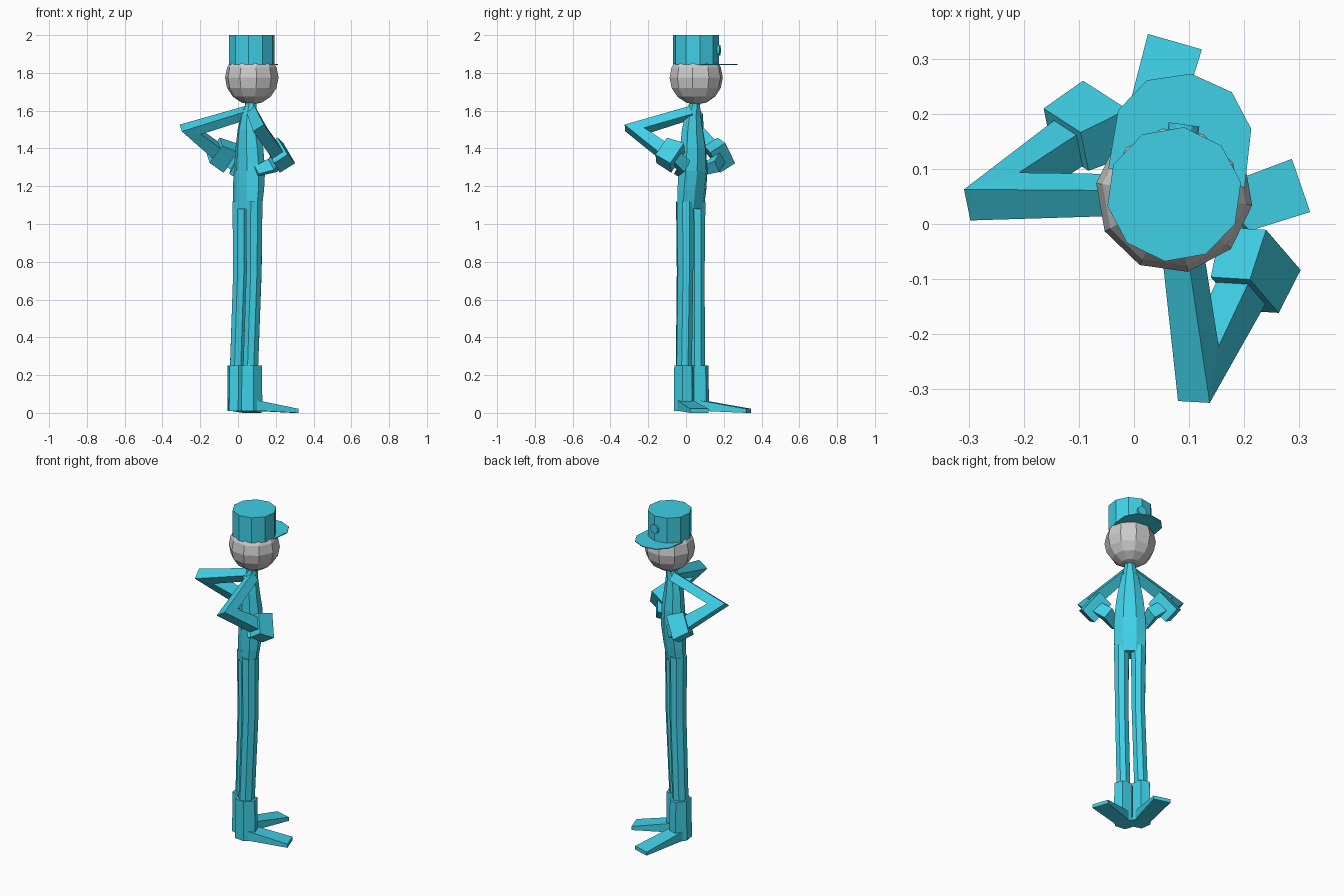
import bpy, bmesh
from math import radians, cos, sin, pi
from mathutils import Vector, Matrix

if "Cube" in bpy.data.objects:
    bpy.data.objects.remove(bpy.data.objects["Cube"])

teal = bpy.data.materials.new("teal")
teal.diffuse_color = (0.05, 0.63, 0.79, 1)
teal.use_nodes = True
teal.node_tree.nodes["Principled BSDF"].inputs["Base Color"].default_value = teal.diffuse_color

# Body frame: figure faces local +Y, turned to its diagonal heading
BODY = Matrix.Translation((0.05, 0.025, 0)) @ Matrix.Rotation(radians(-41), 4, 'Z')
# Head frame: turned further to one side
HEAD = Matrix.Translation((0.073, 0.054, 0)) @ Matrix.Rotation(radians(-8), 4, 'Z')


def finish(name, bm, frame, mat=teal):
    bmesh.ops.transform(bm, matrix=frame, verts=bm.verts)
    bmesh.ops.recalc_face_normals(bm, faces=bm.faces)
    me = bpy.data.meshes.new(name)
    bm.to_mesh(me)
    bm.free()
    ob = bpy.data.objects.new(name, me)
    bpy.context.collection.objects.link(ob)
    if mat:
        me.materials.append(mat)
    return ob


def loft(name, rings, frame=BODY):
    """Skin a list of equal-sized rings and cap both ends."""
    bm = bmesh.new()
    vs = [[bm.verts.new(p) for p in r] for r in rings]
    n = len(vs[0])
    for a, b in zip(vs, vs[1:]):
        for i in range(n):
            j = (i + 1) % n
            bm.faces.new((a[i], a[j], b[j], b[i]))
    bm.faces.new(vs[0])
    bm.faces.new(vs[-1])
    return finish(name, bm, frame)


def oval(x, y, z, rx, ry, n=8, turn=0.5):
    return [Vector((x + rx * cos(2 * pi * (i + turn) / n),
                    y + ry * sin(2 * pi * (i + turn) / n), z)) for i in range(n)]


def strut(name, pts, sizes, normal):
    """Four-sided tube along pts; sizes are half (along normal, in plane)."""
    rings = []
    for i, p in enumerate(pts):
        d1 = (pts[i] - pts[i - 1]).normalized() if i else (pts[1] - pts[0]).normalized()
        d2 = (pts[i + 1] - pts[i]).normalized() if i < len(pts) - 1 else d1
        t = (d1 + d2).normalized()
        side = normal.cross(t).normalized() * min(1.6, 1 / max(t.dot(d1), 0.1))
        a, b = sizes[i]
        rings.append([p + normal * a * s + side * b * q
                      for s, q in ((1, 1), (1, -1), (-1, -1), (-1, 1))])
    return loft(name, rings)


def bend_normal(pts):
    return (pts[1] - pts[0]).cross(pts[2] - pts[1]).normalized()


# Torso and neck
torso = [(1.08, 0, .090, .052), (1.18, .008, .097, .060), (1.28, .016, .095, .066),
         (1.40, .016, .083, .064), (1.50, .012, .066, .054), (1.58, .015, .047, .042),
         (1.62, .025, .033, .033), (1.66, .030, .030, .030)]
loft("torso", [oval(0, y, z, rx, ry) for z, y, rx, ry in torso])

for s, word in ((-1, "left"), (1, "right")):
    # Arm, hand on hip
    v = lambda x, y, z: Vector((s * x, y, z))
    arm = [v(.02, .02, 1.59), v(.245, -.18, 1.50), v(.205, -.01, 1.385)]
    n = bend_normal(arm)
    strut(word + "_arm", arm, [(.026, .026), (.034, .033), (.034, .036)], n)
    strut(word + "_cuff", [v(.215, -.017, 1.39), v(.182, .066, 1.35)],
          [(.042, .060), (.048, .072)], n)
    hand = [v(.19, .045, 1.36), v(.125, .06, 1.31), v(.08, -.02, 1.28)]
    strut(word + "_hand", hand, [(.035, .018), (.036, .018), (.026, .012)],
          bend_normal(hand))

# Legs, boots and splayed feet: boot centre, heading and toe distance
inv = BODY.inverted()
for s, word, bx, by, ang, reach in ((-1, "left", -.004, .058, 74, .284),
                                    (1, "right", .065, -.012, 19, .252)):
    ankle = inv @ Vector((bx, by, 0))
    loft(word + "_leg", [oval(ankle.x, ankle.y, .2, .041, .046),
                         oval(s * .046, 0, .75, .040, .048),
                         oval(s * .047, 0, 1.12, .045, .051)])
    F = Matrix.Translation((bx, by, 0)) @ Matrix.Rotation(radians(ang), 4, 'Z')
    loft(word + "_boot", [oval(0, 0, .01, .068, .055, 6),
                          oval(0, 0, .25, .064, .053, 6)], F)
    loft(word + "_foot", [[Vector((x, w * q, z)) for q, z in
                           ((-1, lo), (1, lo), (1, hi), (-1, hi))]
                          for x, w, lo, hi in ((-.03, .042, .01, .075),
                                               (.05, .045, .01, .062),
                                               (reach, .051, 0, .022))], F)

# Head
bm = bmesh.new()
bmesh.ops.create_uvsphere(bm, u_segments=10, v_segments=8, radius=.143)
bmesh.ops.rotate(bm, matrix=Matrix.Rotation(pi / 2, 3, 'Z'), verts=bm.verts)
bmesh.ops.translate(bm, vec=(0, 0, 1.775), verts=bm.verts)
finish("head", bm, HEAD, None)

# Cap crown
loft("cap_crown", [oval(0, 0, z, .123, .123, 10, 0) for z in (1.845, 2.0)],
     HEAD @ Matrix.Rotation(pi / 2, 4, 'Z'))

# Cap brim
half = [(.125, .03), (.122, .137), (.078, .198)]
outline = half + [(0, .221)] + [(-x, y) for x, y in reversed(half)]
loft("cap_brim", [[Vector((x, y, z)) for x, y in outline] for z in (1.842, 1.847)], HEAD)

# Plain round badge on the cap
bm = bmesh.new()
bmesh.ops.create_cone(bm, cap_ends=True, segments=12, radius1=.028, radius2=.028, depth=.02)
bmesh.ops.rotate(bm, matrix=Matrix.Rotation(pi / 2, 3, 'X'), verts=bm.verts)
bmesh.ops.translate(bm, vec=(0, .118, 1.92), verts=bm.verts)
finish("cap_badge", bm, HEAD)
